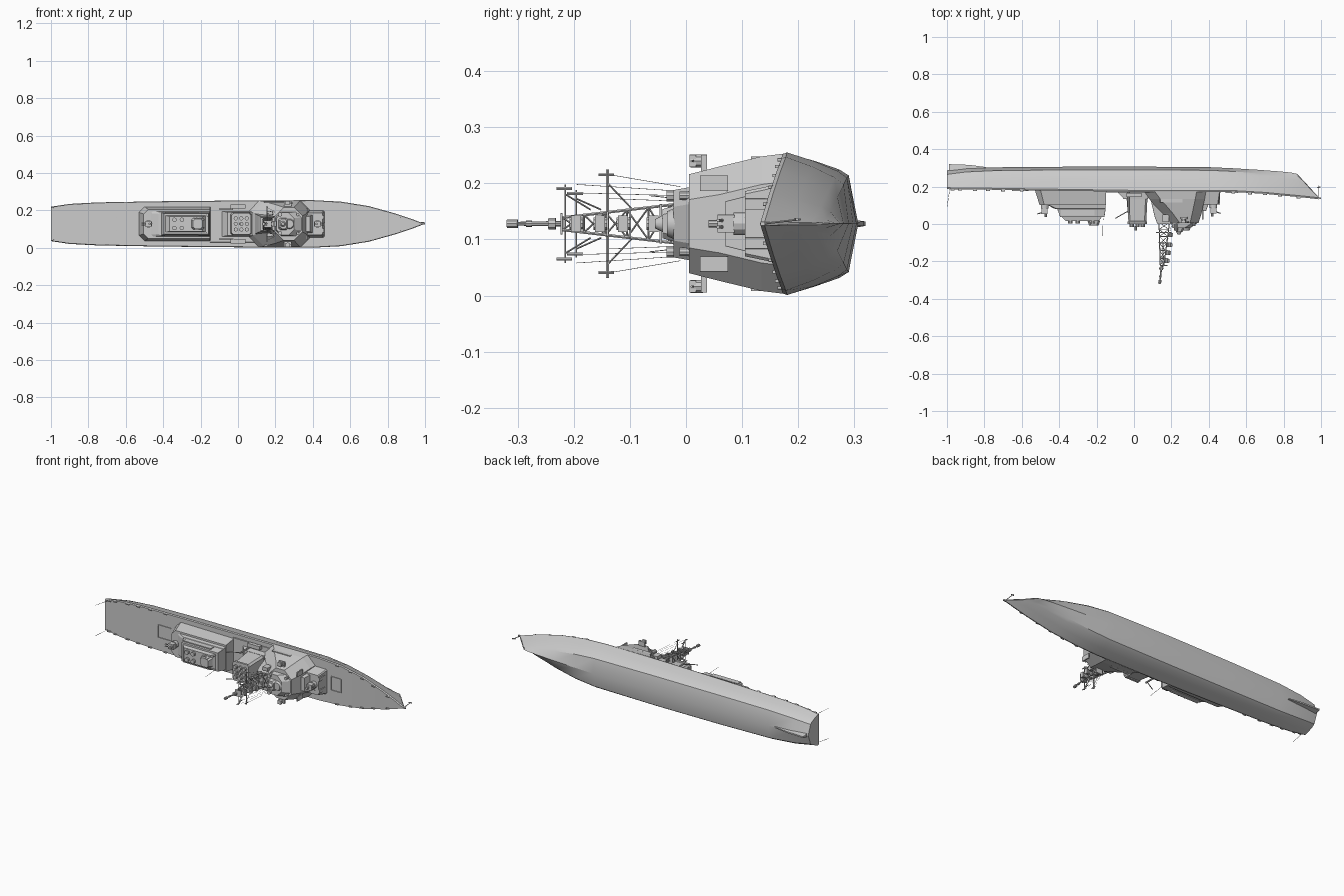
import bpy, bmesh, math
from mathutils import Vector

# The ship lies on its side: length on x, beam on z, "ship up" is -y.
CZ = 0.128


def finish(name, bm, smooth=None):
    bmesh.ops.recalc_face_normals(bm, faces=bm.faces)
    me = bpy.data.meshes.new(name)
    bm.to_mesh(me)
    bm.free()
    ob = bpy.data.objects.new(name, me)
    bpy.context.collection.objects.link(ob)
    if smooth:
        bpy.ops.object.select_all(action='DESELECT')
        ob.select_set(True)
        bpy.context.view_layer.objects.active = ob
        bpy.ops.object.shade_smooth_by_angle(angle=math.radians(smooth))
    return ob


def loft(bm, rings):
    vs = [[bm.verts.new(p) for p in r] for r in rings]
    n = len(vs[0])
    for a, b in zip(vs, vs[1:]):
        for i in range(n):
            bm.faces.new((a[i], a[(i + 1) % n], b[(i + 1) % n], b[i]))
    bm.faces.new(vs[0])
    bm.faces.new(vs[-1][::-1])


def plan(x0, x1, hw, y, aft=0, fore=0, c=CZ):
    # rectangle in plan with chamfered aft / forward corners
    e = 0.0005
    a, f = max(aft, e), max(fore, e)
    half = [(x0, hw - a), (x0 + a, hw), (x1 - f, hw), (x1, hw - f)]
    return [(x, y, c + z) for x, z in half] + [(x, y, c - z) for x, z in half[::-1]]


def tiers(name, *levels):
    # each level: y, x0, x1, half width, aft chamfer, fore chamfer
    bm = bmesh.new()
    loft(bm, [plan(l[1], l[2], l[3], l[0], *l[4:]) for l in levels])
    return finish(name, bm)


def box(bm, x, y, z, sx, sy, sz):
    loft(bm, [plan(x - sx / 2, x + sx / 2, sz / 2, yy, c=z) for yy in (y + sy / 2, y - sy / 2)])


def rod(bm, a, b, r, r2=None, n=6):
    a, b = Vector(a), Vector(b)
    q = (b - a).to_track_quat('Z', 'Y')
    r2 = r if r2 is None else r2
    rings = []
    for p, k in ((a, r), (b, r2)):
        rings.append([p + q @ Vector((k * math.cos(t * math.tau / n), k * math.sin(t * math.tau / n), 0)) for t in range(n)])
    loft(bm, rings)


# Hull: x deck, x keel, deck half beam, deck y, bilge half beam, bilge y, keel y
stations = [(-1, -1, .092, .186, .062, .262, .287), (-.9, -.9, .107, .185, .075, .275, .297),
            (-.75, -.75, .115, .183, .085, .282, .303), (-.42, -.42, .121, .178, .089, .286, .306),
            (0, 0, .125, .172, .09, .287, .307), (.4, .4, .127, .172, .086, .284, .304),
            (.55, .53, .119, .170, .074, .278, .298), (.7, .66, .095, .161, .052, .267, .290),
            (.85, .78, .053, .147, .026, .254, .281), (.93, .84, .026, .139, .012, .245, .275),
            (.99, .872, .003, .132, .002, .235, .268)]
bm = bmesh.new()
rings = []
for xd, xk, hd, yd, hb, yb, yk in stations:
    t = (yb - yd) / (yk - yd)
    half = [(xd, yd, hd - .003), (xd, yd + .008, hd)]
    for s in (.5, .88):
        half.append((xd + (xk - xd) * t * s, yd + (yb - yd) * s, hd + (hb - hd) * s * (.75 if s < .6 else .92)))
    half.append((xd + (xk - xd) * t, yb + .003, hb - .004))
    rings.append([(x, y, CZ + z) for x, y, z in half] + [(xk, yk, CZ)] + [(x, y, CZ - z) for x, y, z in half[::-1]])
loft(bm, rings)
finish("hull", bm, 25)

# Skeg under the stern
bm = bmesh.new()
loft(bm, [[(-.99, .28, CZ + s * .010), (-.99, .32, CZ + s * .004), (-.88, .316, CZ + s * .004),
           (-.79, .304, CZ + s * .003), (-.80, .29, CZ + s * .008)] for s in (-1, 1)])
finish("skeg", bm)

# Bow anchor and stern staffs
bm = bmesh.new()
rod(bm, (.988, .137, CZ), (.988, .205, CZ + .008), .002)
rod(bm, (.98, .195, CZ + .008), (.997, .198, CZ + .008), .003)
box(bm, .985, .137, CZ, .03, .008, .008)
for s in (-1, 1):
    rod(bm, (-.985, .186, CZ + s * .085), (-.999, .095, CZ + s * .09), .001)
finish("anchor_and_staffs", bm)

# Aft deckhouse with stepped hangar
tiers("aft_deckhouse", (.182, -.53, -.148, .092, .03, .0), (.102, -.505, -.15, .078, .025, 0))
tiers("hangar", (.105, -.47, -.152, .068, .01, 0), (.082, -.425, -.152, .064, .01, 0),
      (.08, -.41, -.152, .062), (.037, -.395, -.158, .055))
tiers("hangar_roof", (.04, -.39, -.17, .045), (.016, -.365, -.19, .04))
tiers("aft_director", (.02, -.25, -.18, .032, .01, .01), (-.008, -.24, -.19, .026, .01, .01))
# Central connecting deck
tiers("midship_deck", (.18, -.15, .12, .10), (.168, -.15, .12, .098))
# Forward superstructure and bridge
tiers("forward_superstructure", (.175, .05, .385, .125, .06, .05), (.135, .08, .378, .120, .06, .05),
      (.06, .145, .362, .102, .06, .05), (.005, .195, .345, .088, .05, .045))
tiers("bridge_roof", (.006, .2, .34, .065, .03, .03), (-.022, .205, .30, .06, .03, .03))
tiers("director_base", (-.02, .215, .27, .032, .01, .01), (-.042, .225, .26, .026, .01, .01))
tiers("forward_gun_block", (.172, .35, .462, .072, 0, .005), (.105, .35, .452, .058, 0, .005))
tiers("forward_gun_step", (.11, .35, .40, .05), (.07, .35, .385, .04))
# Funnel
tiers("funnel_base", (.172, -.09, .08, .068), (.135, -.055, .075, .063))
tiers("funnel", (.14, -.04, .072, .062, .01, .01), (.015, -.03, .066, .053, .01, .01),
      (.012, -.035, .07, .057, .01, .01), (0, -.035, .07, .057, .01, .01))
tiers("mast_house", (.17, .08, .21, .06), (.04, .11, .21, .045), (0, .125, .21, .04))

# Funnel pipes and cowls
bm = bmesh.new()
for x in (-.012, .018, .047):
    for z in (-.03, 0, .03):
        rod(bm, (x, .01, CZ + z), (x, -.016, CZ + z), .011, n=10)
for x in (-.34, -.30, -.22):
    for z in (-.022, .022):
        rod(bm, (x, .03, CZ + z), (x, .002, CZ + z), .012, n=10)
finish("exhaust_pipes", bm, 35)

# Guns on the two gun decks
for name, x, y, d in (("forward_gun", .425, .105, 1), ("aft_gun", -.478, .102, -1)):
    bm = bmesh.new()
    rod(bm, (x, y, CZ), (x, y - .02, CZ), .02, n=12)
    box(bm, x, y - .034, CZ, .032, .03, .032)
    for s in (-1, 1):
        rod(bm, (x, y - .036, CZ + s * .006), (x + d * .038, y - .048, CZ + s * .006), .003)
    rod(bm, (x - d * .006, y - .045, CZ), (x - d * .006, y - .065, CZ), .007, n=8)
    finish(name, bm)

# Side sponsons with small mounts
bm = bmesh.new()
for s in (-1, 1):
    z = CZ + s * .112
    box(bm, .265, .032, CZ + s * .10, .04, .01, .046)
    rod(bm, (.265, .03, z), (.265, .008, z), .012, n=10)
    box(bm, .265, .012, z, .022, .012, .022)
    rod(bm, (.265, .014, z), (.295, .010, z), .002)
finish("side_sponsons", bm)

# Radar domes and roof equipment
bm = bmesh.new()
rod(bm, (.275, -.02, CZ), (.275, -.034, CZ), .028, .022, 16)
rod(bm, (.24, -.04, CZ), (.24, -.055, CZ), .016, .008, 12)
for s in (-1, 1):
    rod(bm, (.225, 0, CZ + s * .05), (.225, -.035, CZ + s * .05), .011, n=10)
    rod(bm, (.32, .005, CZ + s * .05), (.32, -.012, CZ + s * .05), .008, n=10)
    box(bm, .17, .03, CZ + s * .058, .035, .04, .02)
    rod(bm, (-.165, .03, CZ + s * .04), (-.168, -.065, CZ + s * .05), .0009)
rod(bm, (.01, -.01, CZ), (.01, -.035, CZ), .006, n=8)
finish("roof_equipment", bm, 35)

# Deck hatches, launch cell lids and deck edge fittings
bm = bmesh.new()
for x0, x1, hw, y in ((-.65, -.565, .037, .181), (.49, .555, .04, .170)):
    for s in (-1, 1):
        box(bm, (x0 + x1) / 2, y, CZ + s * hw, x1 - x0, .008, .003)
    box(bm, x0, y, CZ, .003, .008, hw * 2)
    box(bm, x1, y, CZ, .003, .008, hw * 2)
for x, hw, y in ((-.97, .09, .184), (-.93, .096, .184), (-.85, .104, .183), (-.78, .108, .182), (-.7, .111, .181),
                 (-.6, .113, .180), (.53, .114, .169), (.62, .102, .165), (.7, .086, .160), (.78, .065, .153), (.88, .035, .143)):
    for s in (-1, 1):
        box(bm, x, y, CZ + s * hw, .02, .012, .006)
for s in (-1, 1):
    # slanted oval side panels and small wall lockers
    box(bm, .368, .05, CZ + s * .072, .008, .05, .028)
    box(bm, .455, .13, CZ + s * .035, .012, .05, .02)
    box(bm, .2, .125, CZ + s * .117, .12, .018, .006)
    box(bm, -.30, .06, CZ + s * .061, .18, .03, .006)
finish("deck_fittings", bm)

# Boat cranes between the houses
bm = bmesh.new()
for s in (-1, 1):
    rod(bm, (-.03, .172, CZ + s * .08), (-.03, .06, CZ + s * .08), .005)
    rod(bm, (-.03, .07, CZ + s * .08), (-.10, .03, CZ + s * .08), .0025)
    box(bm, .0, .155, CZ + s * .093, .08, .02, .022)
finish("boat_cranes", bm)

# Lattice mast
bm = bmesh.new()


def leg(t, sx, sz):
    # t runs from mast foot to lattice top
    return (.162 - .012 * t + sx * (.028 - .018 * t), .01 - .23 * t, CZ + sz * (.038 - .027 * t))


corners = [(-1, -1), (1, -1), (1, 1), (-1, 1)]
N = 6
for i, c in enumerate(corners):
    d = corners[(i + 1) % 4]
    rod(bm, leg(0, *c), leg(1, *c), .0028)
    for k in range(N):
        t0, t1 = k / N, (k + 1) / N
        rod(bm, leg(t0, *c), leg(t1, *d), .0016, n=4)
        rod(bm, leg(t0, *d), leg(t1, *c), .0016, n=4)
        rod(bm, leg(t1, *c), leg(t1, *d), .0018, n=4)
finish("lattice_mast", bm)

# Mast platforms, yards, radars and topmast
bm = bmesh.new()
for y, sx, sz in ((-.045, .08, .07), (-.10, .06, .05), (-.14, .05, .045), (-.185, .04, .03), (-.222, .04, .038)):
    box(bm, .158, y, CZ, sx, .004, sz)
for y, x in ((-.058, .19), (-.112, .188), (-.153, .18), (-.196, .172)):
    rod(bm, (x, y + .012, CZ), (x, y - .012, CZ), .012, n=10)
    box(bm, x + .014, y, CZ, .008, .018, .03)
for y, w in ((-.14, .097), (-.196, .06), (-.215, .07)):
    r = .003 if w > .09 else .0015
    rod(bm, (.155, y, CZ - w), (.155, y, CZ + w), r)
    for s in (-1, 1):
        rod(bm, (.155, y + .045, CZ + s * .025), (.155, y, CZ + s * w * .75), .0015, n=4)
        rod(bm, (.155, y + .012, CZ + s * w * .9), (.155, y - .016, CZ + s * w * .9), .003)
rod(bm, (.148, -.22, CZ), (.137, -.32, CZ), .005, .003, 8)
rod(bm, (.146, -.232, CZ), (.145, -.245, CZ), .011, n=10)
rod(bm, (.139, -.30, CZ), (.137, -.319, CZ), .008, n=10)
rod(bm, (.141, -.275, CZ), (.140, -.285, CZ), .006, n=8)
finish("mast_fittings", bm)

# Signal halyards from the yards to the bridge
bm = bmesh.new()
for s in (-1, 1):
    for a, b, y in ((.088, .066, -.14), (.07, .058, -.195), (.055, .05, -.195), (.045, .04, -.14)):
        rod(bm, (.155, y, CZ + s * a), (.20, -.01, CZ + s * b), .0006, n=3)
finish("halyards", bm)
